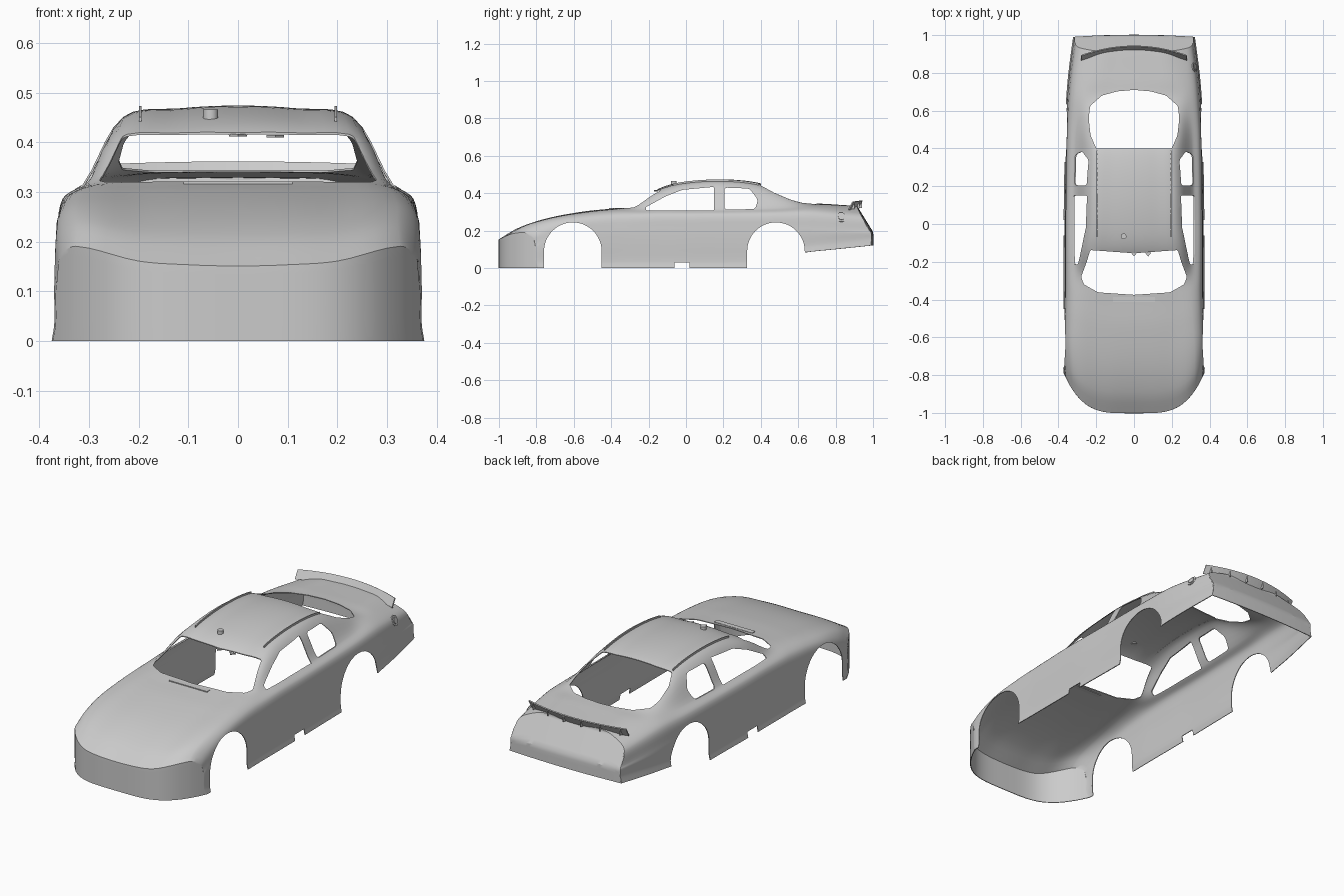
import bpy, bmesh, math
from mathutils import Vector
from mathutils.bvhtree import BVHTree

old = bpy.data.objects.get("Cube")
if old:
    bpy.data.objects.remove(old, do_unlink=True)

paint = bpy.data.materials.new("light_grey_paint")
paint.use_nodes = True
grey = (0.6, 0.6, 0.6, 1)
paint.diffuse_color = grey
paint.node_tree.nodes["Principled BSDF"].inputs["Base Color"].default_value = grey


def make(name, bm):
    mesh = bpy.data.meshes.new(name)
    bm.to_mesh(mesh)
    bm.free()
    obj = bpy.data.objects.new(name, mesh)
    bpy.context.collection.objects.link(obj)
    mesh.materials.append(paint)
    return obj


def activate(obj):
    bpy.ops.object.select_all(action='DESELECT')
    obj.select_set(True)
    bpy.context.view_layer.objects.active = obj


def spline(ts, vs, t):
    """Cubic interpolation of tuples vs at uneven knots ts."""
    last = len(ts) - 1
    i = max(k for k in range(last) if ts[k] <= t or k == 0)
    h = ts[i + 1] - ts[i]
    u = (t - ts[i]) / h

    def slope(k, c):
        a, b = max(k - 1, 0), min(k + 1, last)
        return (vs[b][c] - vs[a][c]) / (ts[b] - ts[a])

    out = []
    for c in range(len(vs[0])):
        p, q = vs[i][c], vs[i + 1][c]
        m, n = slope(i, c) * h, slope(i + 1, c) * h
        out.append(p + u * (m + u * (3 * (q - p) - 2 * m - n + u * (2 * (p - q) + m + n))))
    return out


def clamp(v):
    return min(1, max(0, v))


# Body stations: y, half width, sill z, shoulder z, belt x, belt z, roof edge x, roof edge z, centre z
stations = [
    (-1, .365, 0, .13, .325, .19, .2, .16, .15),
    (-.9, .37, 0, .17, .32, .235, .2, .215, .21),
    (-.75, .37, 0, .2, .32, .27, .2, .262, .262),
    (-.55, .367, 0, .21, .31, .295, .2, .297, .3),
    (-.38, .365, 0, .215, .3, .308, .2, .316, .318),
    (-.28, .365, 0, .215, .305, .31, .25, .33, .335),
    (-.14, .365, 0, .215, .31, .315, .245, .405, .425),
    (0, .365, 0, .215, .31, .315, .232, .44, .46),
    (.2, .362, 0, .215, .31, .315, .228, .45, .472),
    (.38, .36, 0, .215, .305, .318, .218, .435, .455),
    (.5, .358, .06, .215, .3, .32, .23, .39, .412),
    (.65, .352, .085, .215, .285, .325, .22, .342, .352),
    (.8, .34, .1, .21, .28, .315, .2, .335, .34),
    (1, .315, .12, .2, .28, .29, .18, .325, .33),
]
knots = [s[0] for s in stations]
STEP = 5


def section(y):
    """Full cross-section as (x, z) points from left sill over the top to right sill."""
    w, z0, zs, xb, zb, xr, zr, zc = spline(knots, [s[1:] for s in stations], y)
    z0 = max(0, z0)
    half = [(w + .006, z0), (w, z0 + .035), (w, (z0 + zs) / 2 + .03), (w - .003, zs),
            (w - .25 * (w - xb), zs + .7 * (zb - zs)), (xb, zb), (xr, zr),
            (xr / 2, zr + .75 * (zc - zr)), (0, zc)]
    ctrl = half + [(-x, z) for x, z in half[-2::-1]]
    ts = [0]
    for a, b in zip(ctrl, ctrl[1:]):
        ts.append(ts[-1] + math.dist(a, b))
    pts = []
    for a, b in zip(ts, ts[1:]):
        pts += [spline(ts, ctrl, a + (b - a) * k / STEP) for k in range(STEP)]
    return pts + [ctrl[-1]]


def place(x, y, z):
    """Bow the nose back at the corners and lean the tail panel forward."""
    t = abs(x) / .37
    nose = .21 * clamp((-.3 - y) / .7) * t ** 4
    tail = clamp((y - .65) / .35) * (.08 * clamp((z - .19) / .13) + .015 * t * t)
    return (x, y + nose - tail, z)


def add_grid(bm, rows):
    verts = [[bm.verts.new(p) for p in row] for row in rows]
    for r, s in zip(verts, verts[1:]):
        for j in range(len(r) - 1):
            bm.faces.new((r[j], r[j + 1], s[j + 1], s[j]))


# Body skin with nose and tail panels, open underneath
bm = bmesh.new()
COUNT = 72
ys = [-1 + 2 * k / COUNT for k in range(COUNT + 1)]
add_grid(bm, [[place(x, y, z) for x, z in section(y)] for y in ys])
corner = 3 * STEP
for y in (-1, 1):
    pts = section(y)
    x1, z1 = pts[corner]
    z0 = pts[0][1]
    top = pts[corner:len(pts) - corner]
    add_grid(bm, [[place(x + (sx - x1) * x / x1, y, z0 + (sz - z0) / (z1 - z0) * (z - z0))
                   for x, z in top] for sx, sz in pts[:corner + 1]])
bmesh.ops.remove_doubles(bm, verts=bm.verts, dist=1e-5)
bmesh.ops.recalc_face_normals(bm, faces=bm.faces)
skin = BVHTree.FromBMesh(bm)
body = make("body_shell", bm)
shell = body.modifiers.new("thickness", 'SOLIDIFY')
shell.thickness = .004
shell.offset = 0
activate(body)
bpy.ops.object.modifier_apply(modifier=shell.name)


def roof_z(x, y):
    return skin.ray_cast(Vector((x, y, 2)), Vector((0, 0, -1)))[0].z


def prism(name, pts, axis, lo, hi, rounding=0):
    """Extrude a flat outline along x (points y, z) or z (points x, y)."""
    bm = bmesh.new()
    ends = [[bm.verts.new((d, a, b) if axis == 'x' else (a, b, d)) for a, b in pts] for d in (lo, hi)]
    n = len(pts)
    bm.faces.new(ends[0])
    bm.faces.new(ends[1][::-1])
    for i in range(n):
        bm.faces.new((ends[0][i], ends[1][i], ends[1][(i + 1) % n], ends[0][(i + 1) % n]))
    if rounding:
        bm.edges.ensure_lookup_table()
        long_edges = [bm.edges.get((ends[0][i], ends[1][i])) for i in range(n)]
        bmesh.ops.bevel(bm, geom=long_edges, offset=rounding, segments=4, profile=.5, affect='EDGES')
    bmesh.ops.recalc_face_normals(bm, faces=bm.faces)
    return make(name, bm)


def cut(*args):
    tool = prism("opening_cutter", *args)
    tool.hide_render = True
    mod = body.modifiers.new("opening", 'BOOLEAN')
    mod.operation = 'DIFFERENCE'
    mod.solver = 'EXACT'
    mod.object = tool
    activate(body)
    bpy.ops.object.modifier_apply(modifier=mod.name)
    bpy.data.objects.remove(tool, do_unlink=True)


def mirrored(pts):
    return pts + [(-x, y) for x, y in reversed(pts) if x]


# Wheel arches
for centre in (-.605, .481):
    arc = [(centre + .154 * math.cos(math.pi * k / 24), .09 + .154 * math.sin(math.pi * k / 24))
           for k in range(25)]
    cut(arc + [(centre - .154, -.2), (centre + .154, -.2)], 'x', -1, 1)

# Sill notch
cut([(-.062, -.1), (.02, -.1), (.02, .03), (-.062, .03)], 'x', -1, 1)

# Side windows
cut([(-.215, .308), (-.215, .325), (-.11, .383), (-.02, .418), (.15, .434), (.15, .308)], 'x', -1, 1, .006)
cut([(.205, .313), (.205, .43), (.34, .425), (.385, .365), (.37, .315)], 'x', -1, 1, .015)

# Windscreen and rear window
cut(mirrored([(0, -.375), (.19, -.362), (.265, -.32), (.28, -.28), (.25, -.2), (.232, -.138), (0, -.155)]),
    'z', .25, 1, .008)
cut(mirrored([(0, .4), (.2, .4), (.23, .47), (.24, .56), (.232, .625), (.17, .68), (.09, .702), (0, .71)]),
    'z', .25, 1, .008)
activate(body)
bpy.ops.object.shade_smooth_by_angle(angle=math.radians(28))


def ribbon(name, low, high, thickness):
    bm = bmesh.new()
    add_grid(bm, [low, high])
    obj = make(name, bm)
    mod = obj.modifiers.new("thickness", 'SOLIDIFY')
    mod.thickness = thickness
    mod.offset = 0
    return obj


# Roof rails
for side, x in (("left", .197), ("right", -.197)):
    line = [(x, -.07 + .46 * k / 20) for k in range(21)]
    ribbon(side + "_roof_rail", [(a, b, roof_z(a, b) - .002) for a, b in line],
           [(a, b, roof_z(a, b) + .011) for a, b in line], .005)


# Rear spoiler blade and its ribs
def blade(x, up):
    t = (x / .28) ** 2
    return (x, .918 - .05 * t + .024 * up, .318 - .006 * t + .042 * up)


xs = [.28 * k / 12 for k in range(-12, 13)]
ribbon("spoiler_blade", [blade(x, 0) for x in xs], [blade(x, 1) for x in xs], .006)
for i in range(6):
    x = -.25 + .1 * i
    (_, y0, z0), (_, y1, z1) = blade(x, 0), blade(x, 1)
    prism("spoiler_rib", [(y0, z0), (y1, z1 - .004), (y0 + .024, z0 + .004)], 'x', x - .002, x + .002)

# Cowl vent below the windscreen
z = roof_z(0, -.4)
prism("cowl_vent", [(-.11, -.412), (.11, -.412), (.11, -.386), (-.11, -.386)], 'z', z - .004, z + .005)

# Small tabs on the windscreen header
for x in (0, .075):
    z = roof_z(x, -.15)
    prism("header_tab", [(x - .018, -.15), (x + .018, -.15), (x, -.172)], 'z', z - .008, z - .003)


def disc(name, radius, depth, spot, normal):
    bpy.ops.mesh.primitive_cylinder_add(vertices=20, radius=radius, depth=depth, location=spot)
    obj = bpy.context.object
    obj.name = name
    obj.rotation_euler = normal.to_track_quat('Z', 'Y').to_euler()
    obj.data.materials.append(paint)
    bpy.ops.object.shade_smooth_by_angle()


# Roof vent knob and fuel filler
disc("roof_knob", .015, .022, (-.055, -.065, roof_z(-.055, -.065) + .007), Vector((0, 0, 1)))
hit, normal, _, _ = skin.ray_cast(Vector((2, .83, .272)), Vector((-1, 0, 0)))
if normal.x < 0:
    normal = -normal
disc("fuel_filler_rim", .027, .006, hit, normal)
disc("fuel_filler_cap", .017, .014, hit, normal)
